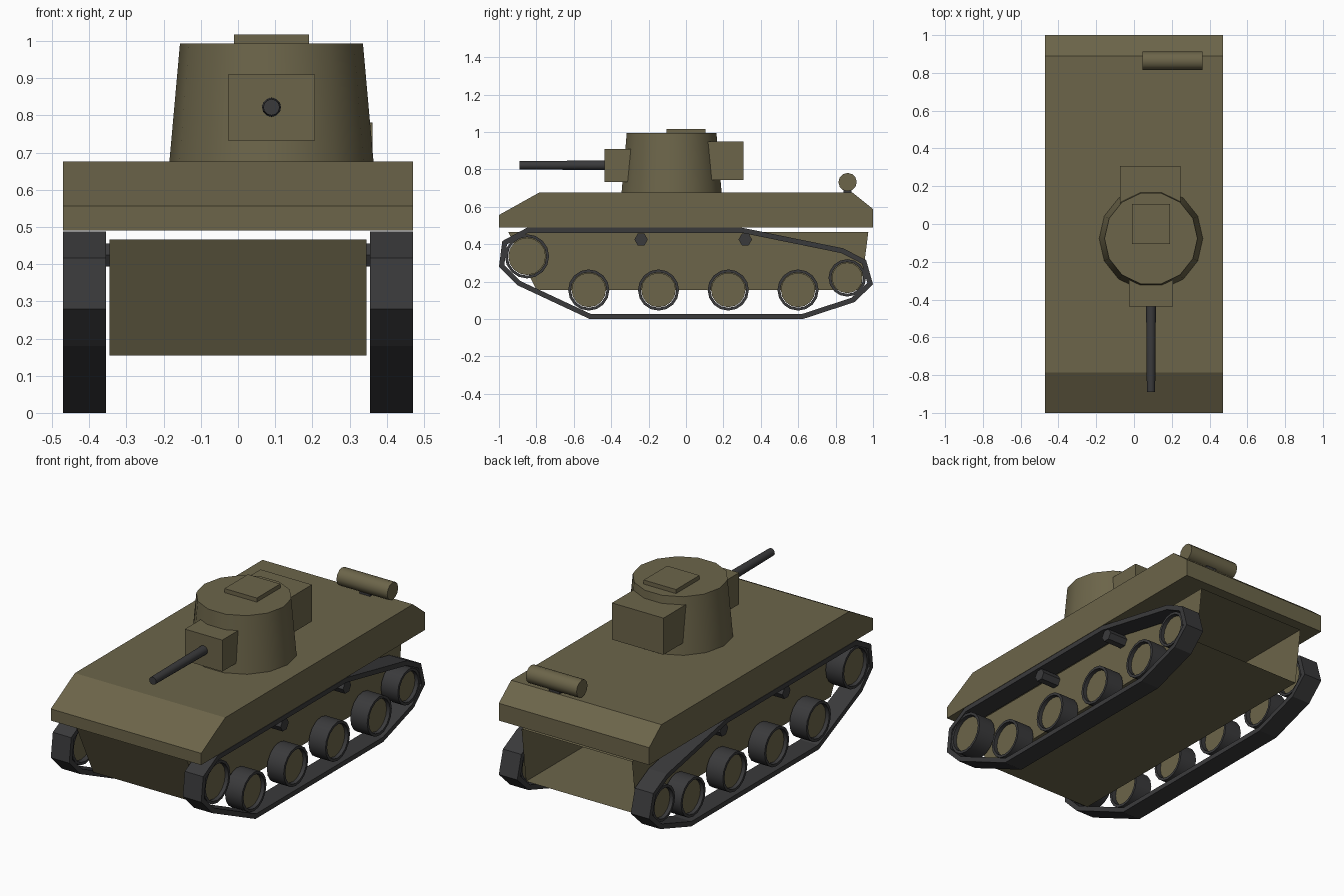
import bpy, bmesh, math
from mathutils import Vector

if "Cube" in bpy.data.objects:
    bpy.data.objects.remove(bpy.data.objects["Cube"])


def material(name, rgb):
    m = bpy.data.materials.new(name)
    m.diffuse_color = (*rgb, 1)
    m.use_nodes = True
    m.node_tree.nodes["Principled BSDF"].inputs["Base Color"].default_value = m.diffuse_color
    return m


OLIVE = material("olive_paint", (0.15, 0.13, 0.068))
DARK = material("dark_rubber", (0.042, 0.042, 0.044))


def finish(name, bm, mat, smooth=False):
    bmesh.ops.recalc_face_normals(bm, faces=bm.faces)
    me = bpy.data.meshes.new(name)
    bm.to_mesh(me)
    bm.free()
    me.materials.append(mat)
    ob = bpy.data.objects.new(name, me)
    bpy.context.collection.objects.link(ob)
    if smooth:
        bpy.ops.object.select_all(action='DESELECT')
        ob.select_set(True)
        bpy.context.view_layer.objects.active = ob
        bpy.ops.object.shade_smooth_by_angle(angle=math.radians(40))
    return ob


def box(name, lo, hi, mat):
    bm = bmesh.new()
    bmesh.ops.create_cube(bm, size=1)
    for v in bm.verts:
        v.co = [(a + b) / 2 + c * (b - a) for a, b, c in zip(lo, hi, v.co)]
    return finish(name, bm, mat)


def prism(name, profile, x0, x1, mat, skip=()):
    """Extrude a (y, z) profile along x, leaving out the edges listed in skip."""
    bm = bmesh.new()
    a = [bm.verts.new((x0, y, z)) for y, z in profile]
    b = [bm.verts.new((x1, y, z)) for y, z in profile]
    n = len(profile)
    bm.faces.new(a)
    bm.faces.new(b[::-1])
    for i in range(n):
        if i not in skip:
            j = (i + 1) % n
            bm.faces.new((a[i], a[j], b[j], b[i]))
    return finish(name, bm, mat)


def band(name, outer, inner, x0, x1, mat, smooth=False):
    """Closed hollow band between two matching (y, z) loops."""
    bm = bmesh.new()
    loops = [[bm.verts.new((x, y, z)) for y, z in loop]
             for x, loop in ((x0, outer), (x1, outer), (x1, inner), (x0, inner))]
    n = len(outer)
    for k in range(4):
        p, q = loops[k], loops[(k + 1) % 4]
        for i in range(n):
            j = (i + 1) % n
            bm.faces.new((p[i], p[j], q[j], q[i]))
    return finish(name, bm, mat, smooth)


def circle(y, z, r, n):
    return [(y + r * math.sin(2 * math.pi * i / n),
             z + r * math.cos(2 * math.pi * i / n)) for i in range(n)]


def rod(name, p0, p1, r0, r1, n, mat, smooth=True, spin=0.0):
    """Tapered cylinder from p0 to p1."""
    p0, p1 = Vector(p0), Vector(p1)
    rot = (p1 - p0).to_track_quat('Z', 'Y')
    bm = bmesh.new()
    bmesh.ops.create_cone(bm, cap_ends=True, segments=n, radius1=r0, radius2=r1,
                          depth=(p1 - p0).length)
    for v in bm.verts:
        c, s = math.cos(spin), math.sin(spin)
        x, y, z = v.co
        v.co = rot @ Vector((x * c - y * s, x * s + y * c, z)) + (p0 + p1) / 2
    return finish(name, bm, mat, smooth)


def inset(loop, d):
    """Offset a clockwise loop inwards with mitred corners."""
    pts = [Vector(p) for p in loop]
    out = []
    for i, p in enumerate(pts):
        e0 = (p - pts[i - 1]).normalized()
        e1 = (pts[(i + 1) % len(pts)] - p).normalized()
        n0, n1 = Vector((e0.y, -e0.x)), Vector((e1.y, -e1.x))
        out.append(tuple(p + (n0 + n1) * d / (1 + n0.dot(n1))))
    return out


# hull: upper deck and the lower tub, which is open at the rear
prism("upper_hull", [(-1, 0.49), (-1, 0.556), (-0.785, 0.676), (0.89, 0.676),
                     (1, 0.588), (1, 0.49)], -0.47, 0.47, OLIVE)
prism("lower_hull", [(-0.95, 0.466), (0.975, 0.466), (0.935, 0.155), (-0.80, 0.155)],
      -0.345, 0.345, OLIVE, skip=(1,))

# running gear, both sides
TRACK = [(-1, 0.28), (-0.982, 0.417), (-0.85, 0.488), (0.30, 0.488), (0.84, 0.378),
         (0.963, 0.315), (1, 0.185), (0.90, 0.09), (0.625, 0.0), (-0.515, 0.0), (-0.90, 0.18)]
WHEELS = [("sprocket", -0.85, 0.335, 0.118), ("idler", 0.862, 0.22, 0.10)]
WHEELS += [(f"road_wheel_{i + 1}", -0.52 + 0.373 * i, 0.155, 0.11) for i in range(4)]
for side, s in (("left", -1), ("right", 1)):
    band(f"{side}_track", TRACK, inset(TRACK, 0.027), s * 0.355, s * 0.47, DARK)
    for name, y, z, r in WHEELS:
        band(f"{side}_{name}_tyre", circle(y, z, r, 16), circle(y, z, r - 0.015, 16),
             s * 0.36, s * 0.465, DARK, True)
        rod(f"{side}_{name}_disc", (s * 0.385, y, z), (s * 0.445, y, z),
            r - 0.018, r - 0.018, 16, OLIVE)
    for i, y in enumerate((-0.24, 0.317)):
        rod(f"{side}_return_roller_{i + 1}", (s * 0.345, y, 0.425), (s * 0.46, y, 0.425),
            0.036, 0.036, 6, DARK, False, math.pi / 2)

# turret, offset to the right
TX, TY = 0.09, -0.077
rod("turret", (TX, TY, 0.67), (TX, TY, 0.994), 0.275, 0.246, 14, OLIVE, True, math.pi / 2)
box("gun_mount", (-0.027, -0.436, 0.732), (0.207, -0.2, 0.91), OLIVE)
box("turret_rear_box", (-0.075, 0.03, 0.743), (0.247, 0.308, 0.95), OLIVE)
box("turret_hatch", (-0.011, -0.105, 0.99), (0.191, 0.105, 1.017), OLIVE)
rod("gun_barrel", (TX, -0.42, 0.822), (TX, -0.89, 0.822), 0.026, 0.022, 12, DARK)

# exhaust silencer on the rear deck
rod("silencer", (0.045, 0.864, 0.732), (0.362, 0.864, 0.732), 0.049, 0.049, 12, OLIVE)
box("silencer_stand", (0.17, 0.842, 0.67), (0.235, 0.886, 0.71), DARK)
